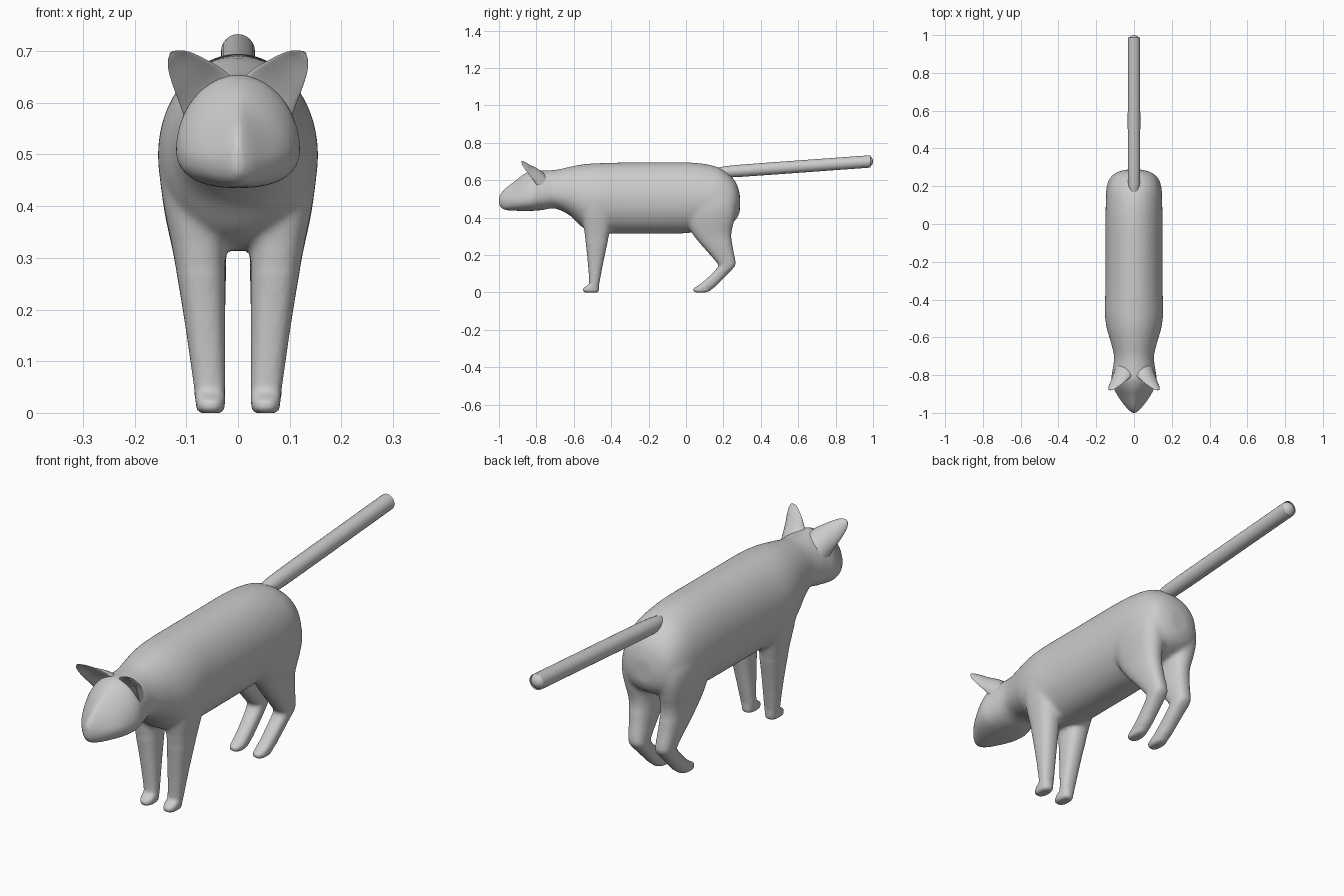
import bpy, bmesh, math
from mathutils import Vector

grey = bpy.data.materials.new("plain grey")
grey.diffuse_color = (0.6, 0.6, 0.6, 1)


def smooth_rows(rows, steps):
    """Insert in-between stations along a Catmull-Rom curve."""
    out = []
    for i in range(len(rows) - 1):
        a, b, c, d = (rows[max(i - 1, 0)], rows[i], rows[i + 1],
                      rows[min(i + 2, len(rows) - 1)])
        for s in range(steps):
            t = s / steps
            out.append([0.5 * (2 * q + (r - p) * t + (2 * p - 5 * q + 4 * r - w) * t * t
                               + (3 * q - p - 3 * r + w) * t ** 3)
                        for p, q, r, w in zip(a, b, c, d)])
    return out + [list(rows[-1])]


def power(v, n):
    return math.copysign(abs(v) ** (2 / n), v)


def select(obs):
    bpy.ops.object.select_all(action='DESELECT')
    for ob in obs:
        ob.select_set(True)
    bpy.context.view_layer.objects.active = obs[0]


def skin(name, rings):
    """Bridge closed rings of points and cap both ends."""
    bm = bmesh.new()
    loops = [[bm.verts.new(p) for p in ring] for ring in rings]
    n = len(loops[0])
    for a, b in zip(loops, loops[1:]):
        for i in range(n):
            j = (i + 1) % n
            bm.faces.new((a[i], a[j], b[j], b[i]))
    bm.faces.new(loops[0])
    bm.faces.new(loops[-1])
    bmesh.ops.recalc_face_normals(bm, faces=bm.faces)
    mesh = bpy.data.meshes.new(name)
    bm.to_mesh(mesh)
    bm.free()
    mesh.materials.append(grey)
    ob = bpy.data.objects.new(name, mesh)
    bpy.context.collection.objects.link(ob)
    select([ob])
    bpy.ops.object.shade_smooth_by_angle(angle=math.radians(70))
    return ob


def lengthwise(name, rows, steps=5, n=40):
    """Rows: y, top z, widest z, bottom z, half width, top power, bottom power."""
    rings = []
    for y, top, mid, low, w, pt, pb in smooth_rows(rows, steps):
        ring = []
        for i in range(n):
            a = math.tau * i / n
            c, s = math.cos(a), math.sin(a)
            p = pt if s >= 0 else pb
            h = top - mid if s >= 0 else mid - low
            ring.append((w * power(c, p), y, mid + h * power(s, p)))
        rings.append(ring)
    return skin(name, rings)


def upright(name, rows, side, steps=5, n=24):
    """Rows: z, inner x, outer x, front y, back y."""
    rings = []
    for z, x0, x1, y0, y1 in smooth_rows(rows, steps):
        rings.append([(side * ((x0 + x1) / 2 + (x1 - x0) / 2 * power(math.cos(a), 2.4)),
                       (y0 + y1) / 2 + (y1 - y0) / 2 * power(math.sin(a), 2.4), z)
                      for a in (math.tau * i / n for i in range(n))])
    return skin(name, rings)


# head, neck and torso in one continuous skin
body = [lengthwise("body", [
    (-1.000, 0.515, 0.490, 0.468, 0.008, 1.7, 2.0),
    (-0.985, 0.537, 0.490, 0.450, 0.028, 1.5, 2.1),
    (-0.960, 0.562, 0.490, 0.440, 0.050, 1.4, 2.3),
    (-0.920, 0.592, 0.495, 0.437, 0.080, 1.4, 2.4),
    (-0.870, 0.630, 0.500, 0.435, 0.107, 1.7, 2.4),
    (-0.820, 0.653, 0.510, 0.436, 0.120, 1.9, 2.4),
    (-0.770, 0.652, 0.520, 0.440, 0.113, 2.0, 2.3),
    (-0.700, 0.655, 0.530, 0.448, 0.106, 2.0, 2.2),
    (-0.620, 0.672, 0.520, 0.410, 0.125, 2.0, 2.1),
    (-0.550, 0.685, 0.505, 0.345, 0.145, 2.0, 2.1),
    (-0.470, 0.691, 0.500, 0.316, 0.155, 2.0, 2.1),
    (-0.350, 0.694, 0.500, 0.313, 0.152, 2.0, 2.1),
    (-0.150, 0.695, 0.500, 0.313, 0.151, 2.0, 2.1),
    (0.000, 0.695, 0.500, 0.316, 0.151, 2.0, 2.1),
    (0.100, 0.687, 0.495, 0.330, 0.150, 2.0, 2.1),
    (0.180, 0.665, 0.490, 0.345, 0.143, 2.1, 2.2),
    (0.240, 0.622, 0.485, 0.370, 0.123, 2.2, 2.2),
    (0.272, 0.578, 0.480, 0.395, 0.094, 2.2, 2.2),
    (0.288, 0.525, 0.480, 0.430, 0.045, 2.0, 2.0),
])]

for side, label in ((1, "right"), (-1, "left")):
    # front leg: shoulder, shin and forward paw
    body.append(upright("front_leg_" + label, [
        (0.000, 0.034, 0.074, -0.540, -0.475),
        (0.006, 0.027, 0.080, -0.550, -0.466),
        (0.022, 0.025, 0.082, -0.550, -0.464),
        (0.036, 0.025, 0.084, -0.530, -0.464),
        (0.055, 0.025, 0.086, -0.518, -0.462),
        (0.180, 0.025, 0.104, -0.527, -0.438),
        (0.310, 0.024, 0.126, -0.542, -0.410),
        (0.400, 0.024, 0.144, -0.555, -0.395),
        (0.480, 0.040, 0.153, -0.550, -0.400),
        (0.560, 0.060, 0.140, -0.520, -0.420),
    ], side))
    # hind leg: thigh, hock, slanting shin and paw
    body.append(upright("hind_leg_" + label, [
        (0.000, 0.034, 0.074, 0.050, 0.105),
        (0.006, 0.028, 0.080, 0.040, 0.124),
        (0.022, 0.025, 0.082, 0.040, 0.145),
        (0.034, 0.025, 0.084, 0.062, 0.160),
        (0.060, 0.025, 0.086, 0.095, 0.186),
        (0.100, 0.025, 0.090, 0.138, 0.225),
        (0.140, 0.025, 0.096, 0.172, 0.261),
        (0.170, 0.025, 0.101, 0.155, 0.264),
        (0.230, 0.024, 0.112, 0.103, 0.252),
        (0.310, 0.022, 0.126, 0.035, 0.243),
        (0.380, 0.018, 0.141, 0.005, 0.258),
        (0.440, 0.016, 0.149, 0.000, 0.268),
        (0.500, 0.016, 0.146, 0.010, 0.262),
        (0.560, 0.020, 0.120, 0.040, 0.225),
    ], side))
    # ear: flattened cone, cupped at the front; rows are centre, half width, half depth
    rings = []
    for x, y, z, w, d in smooth_rows([
            (0.052, -0.775, 0.595, 0.068, 0.046),
            (0.072, -0.802, 0.630, 0.057, 0.030),
            (0.096, -0.835, 0.659, 0.043, 0.015),
            (0.114, -0.858, 0.680, 0.030, 0.009),
            (0.124, -0.872, 0.691, 0.018, 0.006),
            (0.129, -0.879, 0.697, 0.005, 0.003)], 4):
        across = Vector((0.72, 0.10, -0.66))
        depth = Vector((0.35, 0.85, 0.40))
        ring = []
        for i in range(24):
            a = math.tau * i / 24
            c, s = math.cos(a), math.sin(a)
            cup = d * (0.9 * s if s > 0 else 0.35 * s) - 0.2 * w * c * c
            p = Vector((x, y, z)) + across * (w * c) + depth * cup
            ring.append((side * p.x, p.y, p.z))
        rings.append(ring)
    skin("ear_" + label, rings)

# fuse torso and legs, then soften the shoulder and hip joints
select(body)
bpy.ops.object.join()
ob = body[0]
fuse = ob.modifiers.new("fuse", 'REMESH')
fuse.mode = 'VOXEL'
fuse.voxel_size = 0.007
bpy.ops.object.modifier_apply(modifier="fuse")
joints = ob.vertex_groups.new(name="joints")
joints.add([v.index for v in ob.data.vertices if v.co.z > 0.27 and v.co.y > -0.7], 1, 'REPLACE')
for name, group, count in (("soften_joints", "joints", 22), ("soften_all", "", 2)):
    soft = ob.modifiers.new(name, 'SMOOTH')
    soft.factor, soft.iterations, soft.vertex_group = 0.5, count, group
    bpy.ops.object.modifier_apply(modifier=name)
if not ob.data.materials:
    ob.data.materials.append(grey)
bpy.ops.object.shade_smooth_by_angle(angle=math.radians(70))

# straight tail with a rounded tip
ends = [(0.15, 0.022), (0.22, 0.031), (0.40, 0.033), (0.70, 0.033)]
ends += [(0.967 + 0.033 * math.sin(a), 0.033 * math.cos(a))
         for a in (math.radians(d) for d in range(0, 89, 11))]
tail = []
for y, r in ends:
    z = 0.642 + (y - 0.18) * 0.072
    tail.append((y, z + r, z, z - r, r, 2, 2))
lengthwise("tail", tail, 2, 24)
